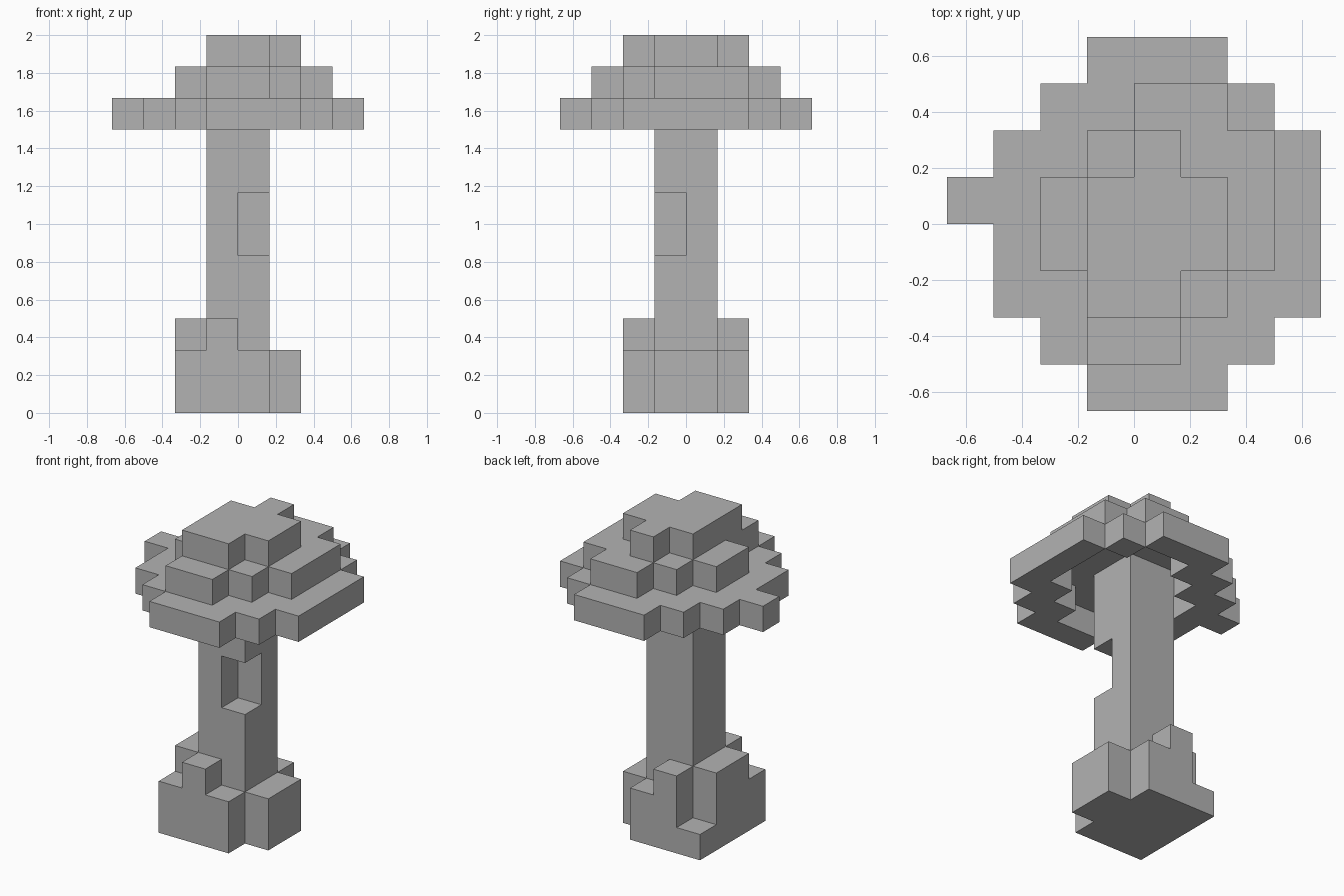
import bpy
import bmesh
import math
from mathutils import Vector

UNIT = 1 / 6  # edge of one block

cube = bpy.data.objects.get("Cube")
if cube:
    bpy.data.objects.remove(cube, do_unlink=True)

stone = bpy.data.materials.new("plain_grey")
stone.use_nodes = True
stone.diffuse_color = (0.45, 0.45, 0.45, 1)
stone.node_tree.nodes["Principled BSDF"].inputs["Base Color"].default_value = (0.45, 0.45, 0.45, 1)


def plan(rows):
    """Map a plan drawing (back row first, left to right) to {(x, y): character}."""
    half = len(rows) // 2
    return {(i - half, half - 1 - j): c
            for j, row in enumerate(rows) for i, c in enumerate(row) if c != "."}


def block_object(name, cells):
    """Skin a set of unit cells with outer faces only, merging flat regions."""
    bm = bmesh.new()
    for cell in cells:
        centre = Vector(cell) + Vector((0.5, 0.5, 0.5))
        for axis in range(3):
            for sign in (-1, 1):
                normal = Vector((0, 0, 0))
                normal[axis] = sign
                if tuple(int(a + b) for a, b in zip(cell, normal)) in cells:
                    continue
                u = Vector((0, 0, 0))
                u[(axis + 1) % 3] = 0.5
                v = normal.cross(u)
                mid = centre + normal * 0.5
                corners = (mid - u - v, mid + u - v, mid + u + v, mid - u + v)
                bm.faces.new([bm.verts.new(c * UNIT) for c in corners])
    bmesh.ops.remove_doubles(bm, verts=bm.verts[:], dist=0.001)
    bmesh.ops.dissolve_limit(bm, angle_limit=math.radians(1),
                             verts=bm.verts[:], edges=bm.edges[:])
    mesh = bpy.data.meshes.new(name)
    bm.to_mesh(mesh)
    bm.free()
    mesh.materials.append(stone)
    obj = bpy.data.objects.new(name, mesh)
    bpy.context.scene.collection.objects.link(obj)
    return obj


# Stem: square post with a notch in its front corner
stem = {(x, y, z) for x in (-1, 0) for y in (-1, 0) for z in range(10)}
stem -= {(0, -1, 5), (0, -1, 6)}
block_object("stem", stem)

# Base: uneven columns around the stem, digits are column heights
base_plan = plan(["132.",
                  "3..2",
                  "3..2",
                  "232."])
block_object("base", {(x, y, z) for (x, y), h in base_plan.items() for z in range(int(h))})

# Cap: three stepped layers, the brim is a ring open underneath
brim = plan(["...###..",
             "..#####.",
             ".#######",
             "########",
             ".#######",
             ".#######",
             "..#####.",
             "...###.."])
middle = plan(["...##.",
               "..####",
               ".#####",
               ".#####",
               "..###.",
               "..##.."])
crown = plan(["..#.",
              ".###",
              ".###",
              ".##."])
brim = {c for c in brim if c not in middle}
for name, layer, z in (("cap_brim", brim, 9), ("cap_middle", middle, 10), ("cap_crown", crown, 11)):
    block_object(name, {(x, y, z) for x, y in layer})
